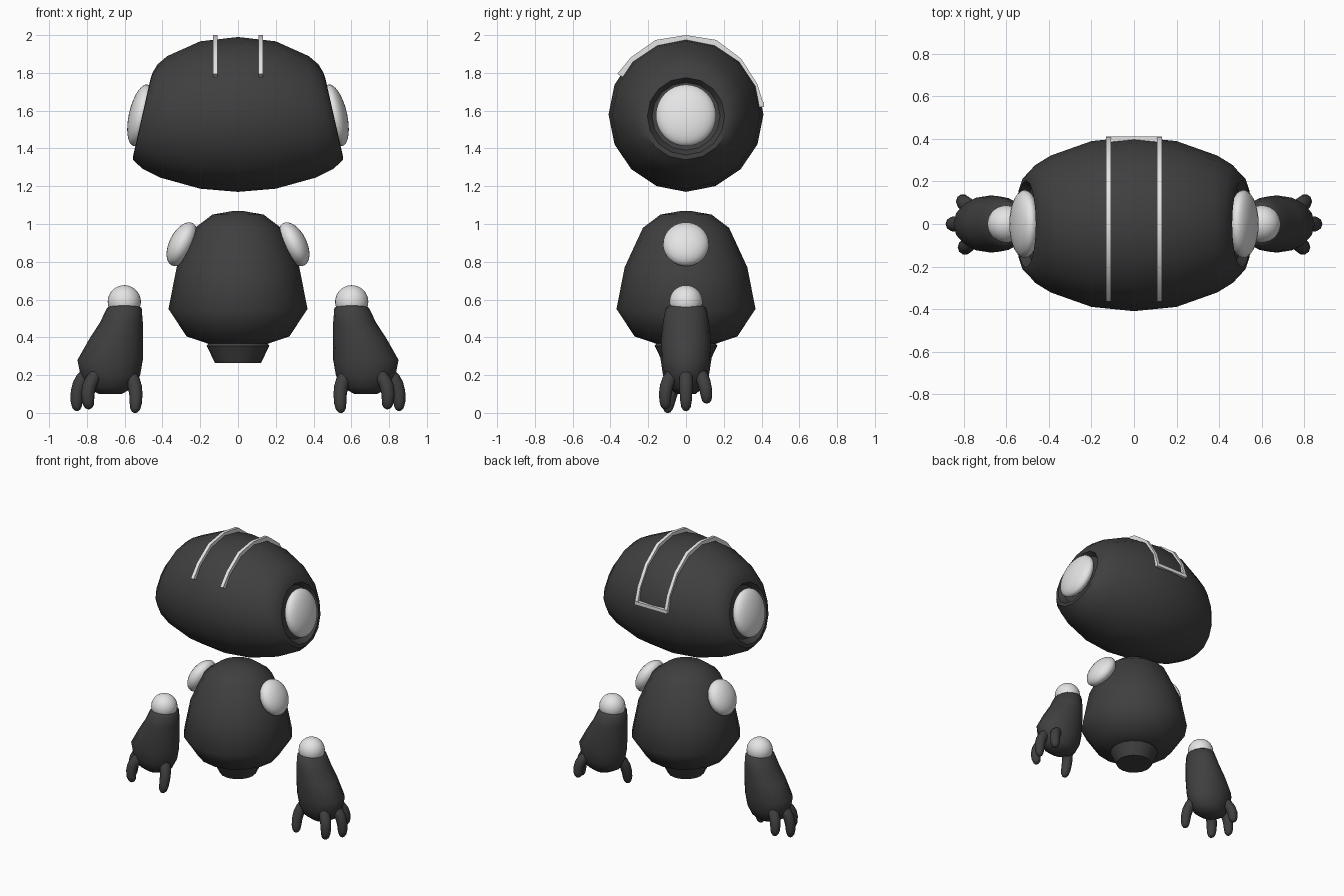
import bpy, bmesh, math
from mathutils import Vector, Matrix

if "Cube" in bpy.data.objects:
    bpy.data.objects.remove(bpy.data.objects["Cube"])


def material(name, v):
    m = bpy.data.materials.new(name)
    m.diffuse_color = (v, v, v, 1)
    m.use_nodes = True
    m.node_tree.nodes["Principled BSDF"].inputs["Base Color"].default_value = m.diffuse_color
    return m


DARK = material("charcoal", 0.05)
LIGHT = material("pale_grey", 0.78)


def finish(name, bm, mat, angle=50):
    bmesh.ops.recalc_face_normals(bm, faces=bm.faces[:])
    me = bpy.data.meshes.new(name)
    bm.to_mesh(me)
    bm.free()
    me.materials.append(mat)
    ob = bpy.data.objects.new(name, me)
    bpy.context.collection.objects.link(ob)
    bpy.ops.object.select_all(action='DESELECT')
    ob.select_set(True)
    bpy.context.view_layer.objects.active = ob
    bpy.ops.object.shade_smooth_by_angle(angle=math.radians(angle))
    return ob


def loft(name, rings, mat, angle=50):
    """Skin a list of equal-length point rings and cap both ends."""
    bm = bmesh.new()
    vs = [[bm.verts.new(p) for p in r] for r in rings]
    n = len(vs[0])
    for a, b in zip(vs, vs[1:]):
        for i in range(n):
            j = (i + 1) % n
            bm.faces.new((a[i], a[j], b[j], b[i]))
    bm.faces.new(vs[0])
    bm.faces.new(vs[-1])
    return finish(name, bm, mat, angle)


def circle(n):
    return [(math.cos(2 * math.pi * i / n), math.sin(2 * math.pi * i / n)) for i in range(n)]


def flat_ring(cx, rx, ry, z, n):
    return [(cx + rx * c, ry * s, z) for c, s in circle(n)]


def ellipsoid(name, centre, radii, tilt, mat):
    bm = bmesh.new()
    m = Matrix.Translation(centre) @ Matrix.Rotation(tilt, 4, 'Y') @ Matrix.Diagonal((*radii, 1))
    bmesh.ops.create_uvsphere(bm, u_segments=28, v_segments=16, radius=1, matrix=m)
    return finish(name, bm, mat, 80)


# Head: barrel along x whose ends lean outward at the bottom, with recessed sockets
def head_ring(x, r, zc, lean):
    return [(x - lean * r * s, r * c, zc + r * s) for c, s in circle(16)]


half = [(0.2, 0.39, 1.577, 0.0), (0.392, 0.322, 1.567, 0.055), (0.465, 0.277, 1.568, 0.14),
        (0.505, 0.23, 1.57, 0.226), (0.508, 0.205, 1.57, 0.226), (0.47, 0.18, 1.57, 0.226)]
right = [head_ring(*h) for h in half]
left = [[(-x, y, z) for x, y, z in r] for r in right]
loft("head", left[::-1] + [head_ring(0, 0.41, 1.58, 0)] + right, DARK, 42)

# Head trim: two bands over the crown joined by a bar at the back
band_path = [(-0.355, 1.79), (-0.285, 1.875), (-0.157, 1.965), (0, 1.99),
             (0.157, 1.965), (0.285, 1.868), (0.368, 1.738), (0.402, 1.63)]
for s, side in ((1, "right"), (-1, "left")):
    rings = []
    for y, z in band_path:
        d = Vector((0, y, z - 1.58)).normalized()
        p = Vector((s * 0.12, y, z))
        w = Vector((0.012, 0, 0))
        rings.append([p + w + d * 0.01, p - w + d * 0.01, p - w - d * 0.025, p + w - d * 0.025])
    loft(side + "_head_band", rings, LIGHT, 30)
loft("rear_head_bar", [[(x, 0.412, 1.645), (x, 0.412, 1.62), (x, 0.37, 1.62), (x, 0.37, 1.645)]
                       for x in (-0.132, 0.132)], LIGHT, 30)

# Body and base: lathed profiles
body = [(0.02, 1.07), (0.135, 1.05), (0.228, 0.98), (0.325, 0.77), (0.368, 0.55),
        (0.272, 0.405), (0.14, 0.36), (0.05, 0.35)]
loft("body", [flat_ring(0, r, r, z, 16) for r, z in body], DARK, 60)
base = [(0.14, 0.39), (0.166, 0.355), (0.122, 0.265)]
loft("base", [flat_ring(0, r, r, z, 16) for r, z in base], DARK, 40)


# Finger: tapered tube swept along a bent path with a rounded tip
def finger(name, path, r=0.035):
    a, b, c = (Vector(p) for p in path)
    rings = []
    for t, k in ((0, 1), (0.2, 1.05), (0.4, 1.05), (0.6, 1), (0.8, 0.92), (0.92, 0.75), (0.98, 0.45), (1, 0.12)):
        p = a * (1 - t) ** 2 + b * 2 * t * (1 - t) + c * t * t
        d = ((b - a) * (1 - t) + (c - b) * t).normalized()
        q = Vector((0, 0, -1)).rotation_difference(d)
        rings.append([p + q @ Vector((r * k * u, r * k * v, 0)) for u, v in circle(10)])
    return loft(name, rings, DARK, 70)


# Arm cross-sections: centre x, half width, half depth, height
arm = [(0.603, 0.07, 0.08, 0.572), (0.602, 0.092, 0.108, 0.555), (0.617, 0.113, 0.122, 0.48),
       (0.645, 0.143, 0.132, 0.39), (0.677, 0.173, 0.134, 0.28), (0.676, 0.158, 0.122, 0.2),
       (0.676, 0.125, 0.095, 0.135), (0.677, 0.06, 0.05, 0.1)]
fingers = {"front_finger": [(0.755, -0.075, 0.2), (0.815, -0.125, 0.13), (0.785, -0.105, 0.02)],
           "outer_finger": [(0.795, 0, 0.21), (0.87, 0, 0.15), (0.85, 0, 0.01)],
           "rear_finger": [(0.755, 0.07, 0.21), (0.82, 0.11, 0.16), (0.8, 0.11, 0.05)],
           "thumb": [(0.57, -0.04, 0.2), (0.525, -0.08, 0.13), (0.548, -0.1, 0.0)]}

# Paired parts, mirrored left and right
for s, side in ((1, "right"), (-1, "left")):
    ellipsoid(side + "_eye", (s * 0.515, 0, 1.575), (0.063, 0.16, 0.167), -s * 0.223, LIGHT)
    ellipsoid(side + "_shoulder", (s * 0.296, 0, 0.893), (0.068, 0.122, 0.125), -s * 0.46, LIGHT)
    ellipsoid(side + "_arm_joint", (s * 0.602, 0, 0.588), (0.088, 0.088, 0.088), 0, LIGHT)
    loft(side + "_arm", [flat_ring(s * cx, rx, ry, z, 16) for cx, rx, ry, z in arm], DARK, 60)
    for name, path in fingers.items():
        finger(side + "_" + name, [(s * x, y, z) for x, y, z in path])
